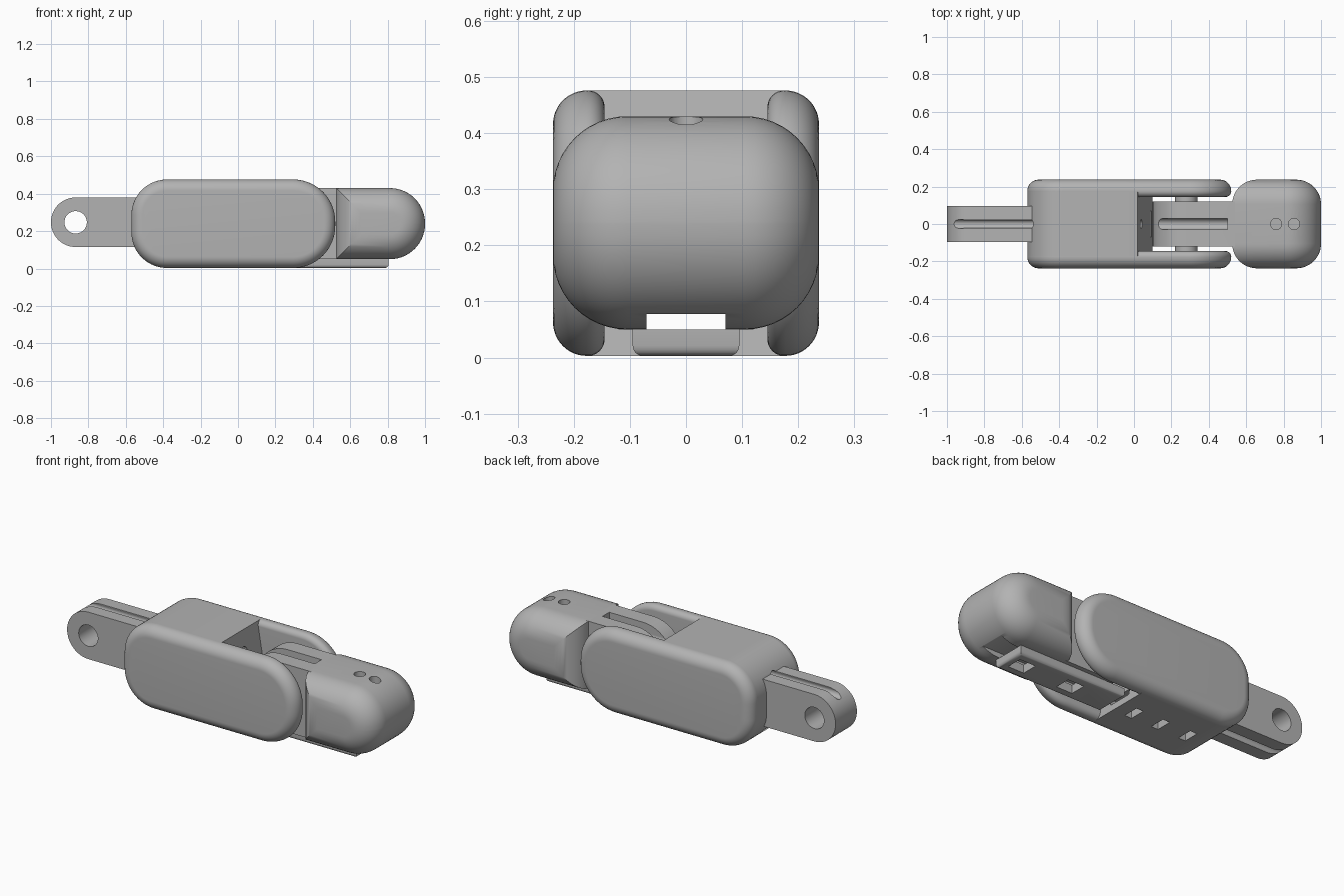
import bpy, bmesh, math
from mathutils import Matrix

if "Cube" in bpy.data.objects:
    bpy.data.objects.remove(bpy.data.objects["Cube"])

grey = bpy.data.materials.new("light grey plastic")
grey.diffuse_color = (0.45, 0.45, 0.45, 1)
grey.use_nodes = True
grey.node_tree.nodes["Principled BSDF"].inputs["Base Color"].default_value = grey.diffuse_color


def finish(name, bm):
    bmesh.ops.remove_doubles(bm, verts=bm.verts, dist=1e-5)
    bmesh.ops.recalc_face_normals(bm, faces=bm.faces)
    me = bpy.data.meshes.new(name)
    bm.to_mesh(me)
    bm.free()
    ob = bpy.data.objects.new(name, me)
    bpy.context.collection.objects.link(ob)
    me.materials.append(grey)
    return ob


def outline(x0, x1, z0, z1, rl, rr, off, n=14):
    """Side outline with rounded left and right corners, shrunk by off."""
    pts = []
    for k, (x, z, r, sx, sz) in enumerate([(x1, z1, rr, -1, -1), (x0, z1, rl, 1, -1),
                                           (x0, z0, rl, 1, 1), (x1, z0, rr, -1, 1)]):
        c, rad = max(r, off), max(r - off, 0)
        for i in range(n + 1):
            a = math.pi / 2 * (k + i / n)
            pts.append((x + sx * c + rad * math.cos(a), z + sz * c + rad * math.sin(a)))
    return pts


def slab(name, x0, x1, z0, z1, rl, rr, y0, y1, e0=0, e1=0, n=12):
    """Outline swept along y, with edge roundings e0 at y0 and e1 at y1."""
    rings = []
    for y, e, s in ((y0, e0, 1), (y1, e1, -1)):
        steps = n if e else 0
        part = []
        for i in range(steps + 1):
            a = math.pi / 2 * i / steps if steps else 0
            part.append((y + s * e * (1 - math.sin(a)), e * (1 - math.cos(a)))
                        if not steps else (y + s * e * (1 - math.cos(a)), e * (1 - math.sin(a))))
        rings += part if s == 1 else part[::-1]
    bm = bmesh.new()
    loops = [[bm.verts.new((x, y, z)) for x, z in outline(x0, x1, z0, z1, rl, rr, off)]
             for y, off in rings]
    m = len(loops[0])
    for a, b in zip(loops, loops[1:]):
        for i in range(m):
            j = (i + 1) % m
            bm.faces.new((a[i], a[j], b[j], b[i]))
    bm.faces.new(loops[0])
    bm.faces.new(loops[-1])
    return finish(name, bm)


def box(name, x0, x1, y0, y1, z0, z1):
    return slab(name, x0, x1, z0, z1, 0, 0, y0, y1)


def rod(name, centre, r, length, axis):
    bm = bmesh.new()
    rot = {'X': Matrix.Rotation(math.pi / 2, 4, 'Y'), 'Y': Matrix.Rotation(math.pi / 2, 4, 'X'),
           'Z': Matrix()}[axis]
    bmesh.ops.create_cone(bm, cap_ends=True, segments=32, radius1=r, radius2=r, depth=length,
                          matrix=Matrix.Translation(centre) @ rot)
    return finish(name, bm)


def cut(ob, cutters):
    bpy.context.view_layer.objects.active = ob
    for c in cutters:
        m = ob.modifiers.new("cut", 'BOOLEAN')
        m.operation, m.solver, m.object = 'DIFFERENCE', 'EXACT', c
        bpy.ops.object.modifier_apply(modifier=m.name)
        bpy.data.objects.remove(c)


# Middle body: solid core with a sloping front wall, plus two fork cheeks
core = slab("body_core", -0.57, 0.10, 0.003, 0.476, 0.19, 0, -0.175, 0.175)
for v in core.data.vertices:
    if v.co.x > 0.05 and v.co.z > 0.3:
        v.co.x = 0.02
cut(core, [rod("cord_hole", (-0.4, 0, 0.365), 0.025, 1.6, 'X'),
           box("strap_tunnel", -0.7, 0.3, -0.07, 0.07, 0.045, 0.078)]
    + [box("strap_slot", x - 0.022, x + 0.022, -0.045, 0.045, -0.05, 0.06)
       for x in (0.0, -0.17, -0.345)])
slab("fork_left", -0.57, 0.52, 0.003, 0.476, 0.19, 0.225, -0.237, -0.145, 0.06, 0.03)
slab("fork_right", -0.57, 0.52, 0.003, 0.476, 0.19, 0.225, 0.145, 0.237, 0.03, 0.06)

# Rear hinge tang with pin hole and cord grooves above and below
tang = slab("rear_tang", -1.0, -0.5, 0.115, 0.38, 0.132, 0, -0.095, 0.095)
cut(tang, [rod("pin_hole", (-0.868, 0, 0.247), 0.06, 1, 'Y'),
           rod("top_groove", (-0.75, 0, 0.365), 0.024, 0.8, 'X'),
           box("top_groove_open", -1.1, -0.4, -0.022, 0.022, 0.365, 0.5),
           rod("low_groove", (-0.75, 0, 0.13), 0.024, 0.8, 'X'),
           box("low_groove_open", -1.1, -0.4, -0.022, 0.022, 0.0, 0.13)])

# Hinge tongue of the tip, and hinge pin
tongue = slab("tip_tongue", 0.10, 0.54, 0.05, 0.43, 0.188, 0, -0.12, 0.12)
cut(tongue, [rod("groove", (0.3, 0, 0.375), 0.03, 0.8, 'X'),
             box("groove_open", 0.0, 0.5, -0.03, 0.03, 0.375, 0.6),
             box("strap_gap", 0.0, 0.7, -0.07, 0.07, 0.0, 0.078)])
rod("hinge_pin", (0.28, 0, 0.24), 0.06, 0.32, 'Y')

# Rounded fingertip with two cord holes and a strap gap below
tip = slab("fingertip", 0.525, 1.0, 0.05, 0.43, 0, 0.188, -0.237, 0.237, 0.132, 0.132)
cut(tip, [rod("cord_exit", (x, 0, 0.42), 0.03, 0.3, 'Z') for x in (0.76, 0.855)]
    + [box("strap_gap", 0.3, 1.2, -0.07, 0.07, 0.0, 0.078)])

# Strap plate under the tip
plate = box("strap_plate", 0.14, 0.805, -0.095, 0.095, 0.003, 0.05)
bm = bmesh.new()
bm.from_mesh(plate.data)
low = [e for e in bm.edges if all(v.co.z < 0.01 for v in e.verts)]
bmesh.ops.bevel(bm, geom=low, offset=0.018, segments=4, profile=0.5, affect='EDGES')
bm.to_mesh(plate.data)
bm.free()
cut(plate, [box("plate_window", x - 0.05, x + 0.05, -0.045, 0.045, -0.1, 0.2)
            for x in (0.41, 0.72)])

# Smooth shading with sharp edges kept
bpy.ops.object.select_all(action='DESELECT')
for ob in bpy.data.objects:
    ob.select_set(True)
bpy.context.view_layer.objects.active = core
bpy.ops.object.shade_smooth_by_angle(angle=math.radians(30))
